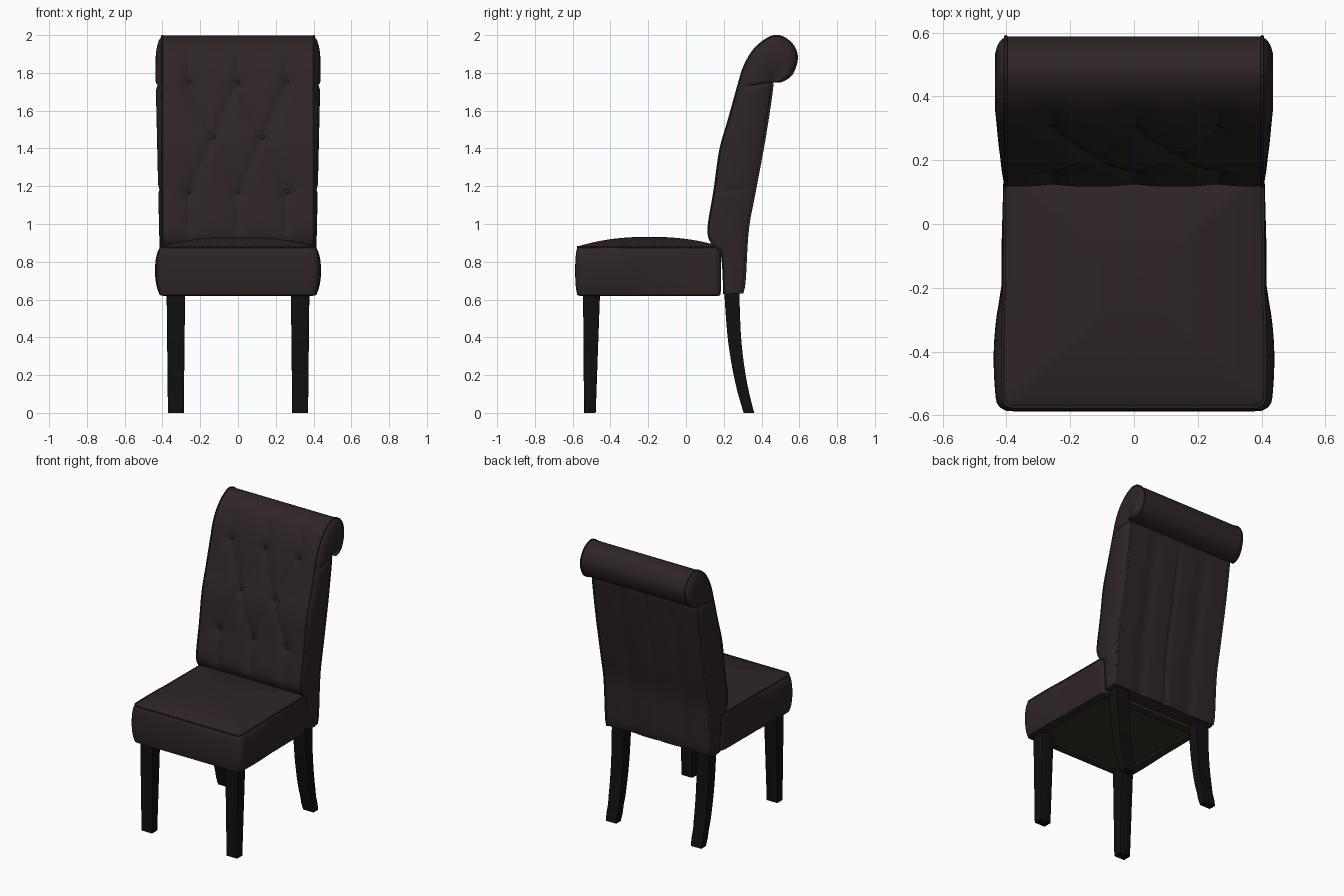
import bpy, bmesh, math
from mathutils import Vector

if "Cube" in bpy.data.objects:
    bpy.data.objects.remove(bpy.data.objects["Cube"])

def material(name, col):
    m = bpy.data.materials.new(name)
    m.diffuse_color = (*col, 1)
    m.use_nodes = True
    m.node_tree.nodes["Principled BSDF"].inputs["Base Color"].default_value = m.diffuse_color
    return m

LEATHER = material("dark brown leather", (0.028, 0.0185, 0.0185))
WOOD = material("black wood", (0.005, 0.005, 0.005))
LINING = material("olive lining", (0.036, 0.028, 0.014))

def finish(name, bm, mat, angle=40):
    bmesh.ops.remove_doubles(bm, verts=bm.verts, dist=0.0004)
    bmesh.ops.recalc_face_normals(bm, faces=bm.faces)
    me = bpy.data.meshes.new(name)
    bm.to_mesh(me)
    bm.free()
    me.materials.append(mat)
    me.shade_smooth()
    me.set_sharp_from_angle(angle=math.radians(angle))
    ob = bpy.data.objects.new(name, me)
    bpy.context.collection.objects.link(ob)
    return ob

def spline(pts, n):
    """Catmull-Rom curve through 2D points, resampled evenly to n+1 points."""
    p = [Vector(q) for q in pts]
    p = [2 * p[0] - p[1]] + p + [2 * p[-1] - p[-2]]
    fine = []
    for i in range(1, len(p) - 2):
        a, b, c, d = p[i - 1:i + 3]
        for k in range(30):
            t = k / 30
            fine.append(0.5 * (2 * b + (c - a) * t + (2 * a - 5 * b + 4 * c - d) * t * t
                               + (3 * b - a - 3 * c + d) * t ** 3))
    fine.append(p[-2])
    dist = [0]
    for a, b in zip(fine, fine[1:]):
        dist.append(dist[-1] + (b - a).length)
    out, j = [], 0
    for i in range(n + 1):
        s = dist[-1] * i / n
        while j < len(fine) - 2 and dist[j + 1] < s:
            j += 1
        out.append(fine[j].lerp(fine[j + 1], (s - dist[j]) / (dist[j + 1] - dist[j])))
    return out

def grid(bm, rows):
    vs = [[bm.verts.new(p) for p in r] for r in rows]
    for r, q in zip(vs, vs[1:]):
        for i in range(len(r) - 1):
            bm.faces.new((r[i], r[i + 1], q[i + 1], q[i]))

def piping(name, pts, r=0.005, cyclic=False):
    cu = bpy.data.curves.new(name, 'CURVE')
    cu.dimensions = '3D'
    cu.bevel_depth, cu.bevel_resolution = r, 1
    sp = cu.splines.new('POLY')
    sp.points.add(len(pts) - 1)
    for q, p in zip(sp.points, pts):
        q.co = (*p, 1)
    sp.use_cyclic_u = cyclic
    cu.materials.append(LEATHER)
    bpy.context.collection.objects.link(bpy.data.objects.new(name, cu))

# ---- backrest: front and back side-profiles, the front one curling into a roll
W, NX, N1, N2 = 0.402, 80, 80, 44
front = spline([(.20, .63), (.197, .75), (.185, .85), (.15, .88), (.122, .93), (.12, 1.0), (.15, 1.18),
                (.18, 1.39), (.225, 1.55), (.272, 1.72)], N1)
front += spline([(.272, 1.72), (.31, 1.84), (.375, 1.94), (.47, 1.997), (.55, 1.965), (.588, 1.89),
                 (.565, 1.80), (.51, 1.757), (.455, 1.752)], N2)[1:]
rear = spline([(.297, .632), (.31, .70), (.327, .97), (.365, 1.18), (.415, 1.45), (.453, 1.70),
               (.455, 1.752)], N1)
rear += [rear[-1]] * N2
xs = [W * math.sin(math.pi / 2 * (0.35 * t + 0.65 * math.asin(t) * 2 / math.pi))
      / 1.0 if abs(t) < 1 else W * t for t in [2 * i / NX - 1 for i in range(NX + 1)]]

# diamond tufting: buttons and the folds joining them
buttons = [(-.26, 1.75), (0, 1.75), (.26, 1.75), (-.13, 1.46), (.13, 1.46),
           (-.26, 1.17), (0, 1.17), (.26, 1.17)]
folds = [(Vector(a), Vector(b)) for a in buttons for b in buttons
         if abs(abs(a[0] - b[0]) - .13) < .01 and a[1] > b[1] and a[1] - b[1] < .4]
folds += [(Vector((x, z)), Vector((x, z2))) for x in (-.26, 0, .26) for z, z2 in ((1.75, 1.88), (1.17, .98))]

def tuft(x, z):
    p = Vector((x, z))
    d = 9
    for a, b in folds:
        t = max(0, min(1, (p - a).dot(b - a) / (b - a).length_squared))
        d = min(d, (p - a.lerp(b, t)).length)
    dimple = max(math.exp(-((p - Vector(q)).length / .035) ** 2) for q in buttons)
    return .006 * math.exp(-(d / .014) ** 2) + .008 * math.exp(-(d / .05) ** 2) + .014 * dimple

def front_point(i, x):
    f = front[i]
    t = (front[min(i + 1, N1 + N2)] - front[max(i - 1, 0)]).normalized()
    k = tuft(x, f.y) * (1 - (x / W) ** 8) if f.x < .42 and f.y > .9 else 0
    return (x, f.x + t.y * k, f.y - t.x * k)

def rear_point(i, x):
    g = sum(math.exp(-((x - c) / w) ** 2) * d for c, w, d in
            ((0, .014, .007), (-.2, .05, .008), (.2, .05, .008)))
    g *= 1 - (x / W) ** 8
    return (x, rear[i].x - (g * min(1, (N1 - i) / 10) if i < N1 else 0), rear[i].y)

bm = bmesh.new()
rows_f = [[front_point(i, x) for x in xs] for i in range(N1 + N2 + 1)]
rows_r = [[rear_point(i, x) for x in xs] for i in range(N1 + 1)]
grid(bm, rows_f)
grid(bm, rows_r)
grid(bm, [rows_f[0], rows_r[0]])
# padded side panels with two stitched darts
for side in (-1, 1):
    cap = []
    for i in range(N1 + N2 + 1):
        f, b, row = front[i], rear[i], []
        bulge = .012 + .022 * min(1, max(0, (f.y - .8) / .95))
        for z in (1.17, 1.72):
            if i <= N1 + 2:
                bulge *= 1 - .35 * math.exp(-((f.y - z) / .014) ** 2)
        for j in range(11):
            p = f.lerp(b, j / 10)
            row.append((side * (W + bulge * max(0, math.sin(math.pi * j / 10)) ** .6), p.x, p.y))
        cap.append(row)
    grid(bm, cap)
    piping("backrest_front_piping", [(side * W, p.x, p.y) for p in front])
    piping("backrest_rear_piping", [(side * W, p.x, p.y) for p in rear[:N1 + 1]], .007)
finish("backrest", bm, LEATHER, 60)

for x, z in buttons:
    i = min(range(N1 + N2), key=lambda k: abs(front[k].y - z) + (9 if front[k].x > .4 else 0))
    bm = bmesh.new()
    bmesh.ops.create_uvsphere(bm, u_segments=12, v_segments=8, radius=.012)
    y = front_point(i, x)[1]
    for v in bm.verts:
        v.co = (v.co.x + x, v.co.y * .5 + y, v.co.z + z)
    finish("tuft_button", bm, LEATHER)

# ---- seat: stacked rounded-rectangle rings with padded sides and a domed top
A, H, YC, R = .408, .38, -.195, .03

def ring(inset, z, bulge=0, k=1):
    pts = []
    sq = [math.sin(math.pi / 2 * (i / 14 - 1)) for i in range(28)]
    for u, v in [(s, -1) for s in sq] + [(1, s) for s in sq] + [(-s, 1) for s in sq] + [(-1, -s) for s in sq]:
        p = Vector((u * A, v * H))
        c = Vector((max(R - A, min(A - R, p.x)), max(R - H, min(H - R, p.y))))
        d = p - c
        if abs(d.x) > 1e-6 and abs(d.y) > 1e-6:
            p = c + d.normalized() * R
        x, y = p.x * (A - inset) / A, p.y * (H - inset) / H
        yw = y + YC
        # the front section of each side is fuller than the rear section
        side = .032 * math.sin(math.pi * min(1, (yw + .66) / .47)) ** .7 if yw < -.19 else 0
        side = max(side, .008) - .008 * max(0, (yw + .1) / .29)
        x += bulge * side * math.copysign(abs(p.x / A) ** 8, x)
        if v < 0:
            y -= bulge * .012 * abs(p.y / H) ** 8
        pts.append((x * k, y * k + YC, z))
    return pts

rings = [ring(.06, .645), ring(.055, .624), ring(.012, .62), ring(.003, .624, .3)]
for j in range(1, 10):
    s = j / 10
    rings.append(ring(0, .628 + .25 * s, max(.3, math.sin(math.pi * s) ** .5)))
rings += [ring(.003, .878, .25), ring(.012, .884)]
for j in range(1, 13):
    k = 1 - j / 12
    rings.append(ring(.012, .884 + .048 * (1 - k ** 2.3), 0, max(k, .0001)))
bm = bmesh.new()
grid(bm, [r + r[:1] for r in rings])
finish("seat", bm, LEATHER, 55)
piping("seat_top_piping", ring(.004, .878, .25), .005, True)

# lining stretched under the seat
bm = bmesh.new()
bm.faces.new([bm.verts.new(p) for p in ring(.055, .634)])
finish("underside_lining", bm, LINING)

# ---- legs: square sections (y min, y max, z, half width) lofted downwards
def leg(name, sections, xc):
    bm = bmesh.new()
    loops = [[bm.verts.new(p) for p in ((xc - w, a, z), (xc + w, a, z), (xc + w, b, z), (xc - w, b, z))]
             for a, b, z, w in sections]
    for p, q in zip(loops, loops[1:]):
        for i in range(4):
            bm.faces.new((p[i], p[(i + 1) % 4], q[(i + 1) % 4], q[i]))
    bm.faces.new(loops[0])
    bm.faces.new(loops[-1])
    edges = [e for e in bm.edges if abs(e.verts[0].co.z - e.verts[1].co.z) > .01]
    bmesh.ops.bevel(bm, geom=edges, offset=.006, segments=2, affect='EDGES', profile=.5)
    finish(name, bm, WOOD, 35)

FRONT = [(-.545, -.455, .64, .049), (-.54, -.478, 0, .042)]
mid = spline([(.243, .64), (.248, .52), (.258, .38), (.277, .24), (.303, .11), (.333, 0)], 12)
REAR = [(p.x - .040 + .012 * i / 12, p.x + .040 - .012 * i / 12, p.y, .048 - .006 * i / 12)
        for i, p in enumerate(mid)]
for s in (-1, 1):
    leg("front_leg", FRONT, .329 * s)
    leg("rear_leg", REAR, .329 * s)
